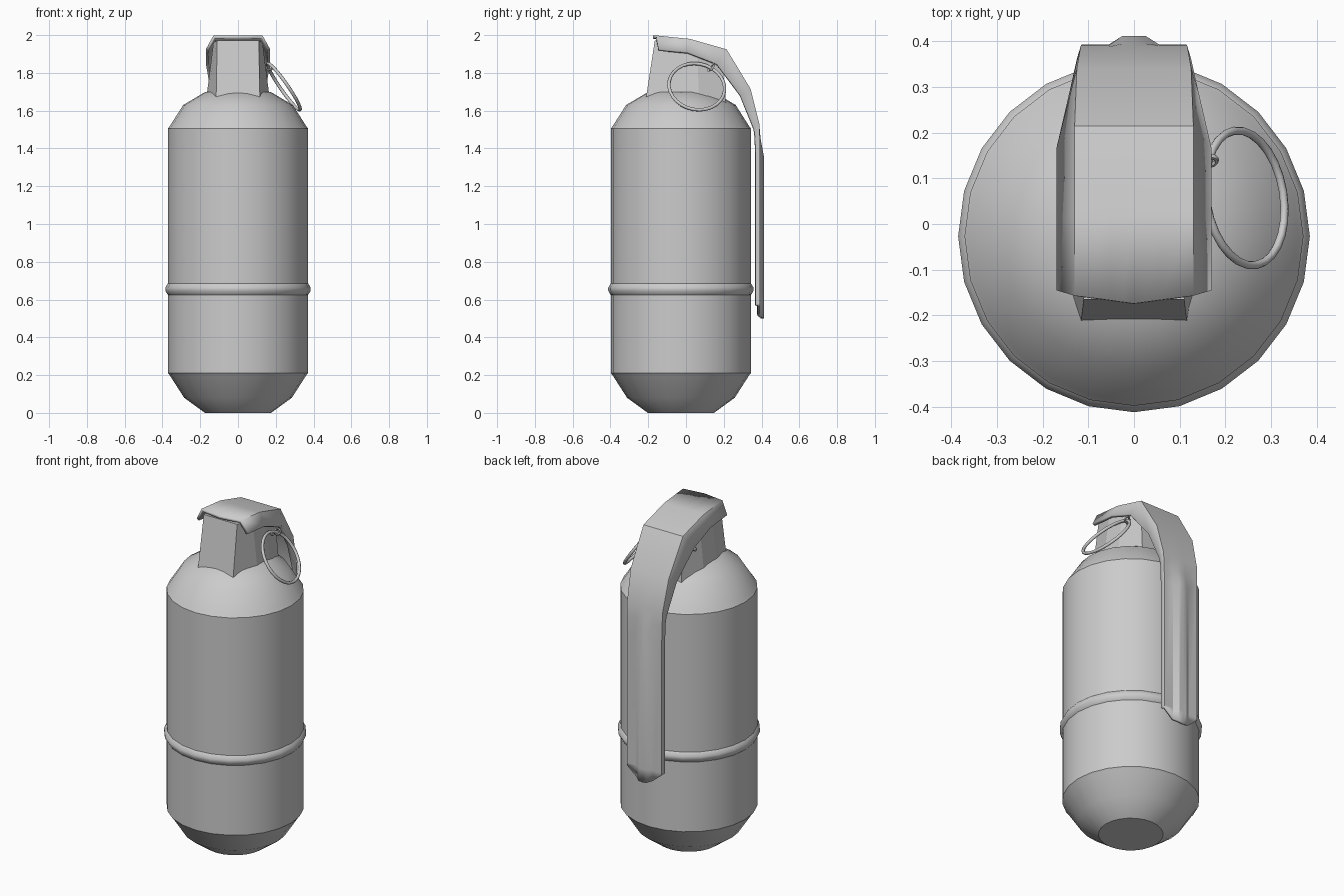
import bpy, bmesh, math
from mathutils import Vector, Matrix

if "Cube" in bpy.data.objects:
    bpy.data.objects.remove(bpy.data.objects["Cube"])

CY = -0.027  # body axis in y


def add_mesh(name, verts, faces, angle=30, recalc=True):
    me = bpy.data.meshes.new(name)
    me.from_pydata([tuple(v) for v in verts], [], faces)
    if recalc:
        bm = bmesh.new()
        bm.from_mesh(me)
        bmesh.ops.recalc_face_normals(bm, faces=bm.faces)
        bm.to_mesh(me)
        bm.free()
    ob = bpy.data.objects.new(name, me)
    bpy.context.collection.objects.link(ob)
    me.shade_smooth()
    me.set_sharp_from_angle(angle=math.radians(angle))
    return ob


def lathe(name, profile, n=24):
    verts, faces = [], []
    for r, z in profile:
        for k in range(n):
            a = 2 * math.pi * k / n
            verts.append((r * math.cos(a), CY + r * math.sin(a), z))
    for i in range(len(profile) - 1):
        for k in range(n):
            m = (k + 1) % n
            faces.append((i * n + k, i * n + m, (i + 1) * n + m, (i + 1) * n + k))
    faces.append(tuple(range(n))[::-1])
    faces.append(tuple(range((len(profile) - 1) * n, len(profile) * n)))
    return add_mesh(name, verts, faces)


def torus(name, center, u, v, R, r, n=24, m=8):
    u, v, c = Vector(u).normalized(), Vector(v), Vector(center)
    v = (v - u * v.dot(u)).normalized()
    w = u.cross(v)
    verts, faces = [], []
    for i in range(n):
        a = 2 * math.pi * i / n
        d = u * math.cos(a) + v * math.sin(a)
        for j in range(m):
            b = 2 * math.pi * j / m
            verts.append(c + d * (R + r * math.cos(b)) + w * r * math.sin(b))
            faces.append((i * m + j, (i + 1) % n * m + j,
                          (i + 1) % n * m + (j + 1) % m, i * m + (j + 1) % m))
    return add_mesh(name, verts, faces, 60)


# canister body with chamfered lips, and raised band
lathe("body", [(.175, 0), (.285, .08), (.362, .2), (.371, .21), (.371, 1.505),
               (.36, 1.52), (.29, 1.63), (.175, 1.698), (.05, 1.715)])
lathe("band", [(.365, .62), (.374, .628), (.385, .648), (.385, .662),
               (.374, .682), (.365, .69)])

# fuse head: tapered eight-sided block sunk into the dome
base = [(.117, -.222), (.176, -.055), (.176, .07), (.12, .215)]
top = [(.11, -.165, 1.972), (.13, -.05, 1.96), (.13, .06, 1.94), (.11, .19, 1.885)]
low = [(x, y, 1.6) for x, y in base] + [(-x, y, 1.6) for x, y in reversed(base)]
upp = list(top) + [(-x, y, z) for x, y, z in reversed(top)]
hf = [(k, (k + 1) % 8, 8 + (k + 1) % 8, 8 + k) for k in range(8)]
hf += [(7, 6, 5, 4, 3, 2, 1, 0)]
hf += [(8 + k, 9 + k, 14 - k, 15 - k) for k in range(3)]
add_mesh("fuse_head", low + upp, hf, 15)

# safety lever: stations (plate y, z, half width, flange y, z, half width, ridge height)
stations = [(-.157, 1.998, .13, -.145, 1.925, .17, 0),
            (.02, 1.98, .13, .01, 1.91, .17, 0),
            (.215, 1.925, .13, .165, 1.848, .17, 0),
            (.342, 1.715, .125, .29, 1.68, .141, 0),
            (.388, 1.53, .117, .362, 1.5, .125, 0),
            (.391, 1.45, .116, .368, 1.45, .122, .004),
            (.393, 1.36, .115, .369, 1.36, .121, .019),
            (.393, .58, .115, .369, .58, .121, .019)]
rows = []
for s, (py, pz, pw, ey, ez, ew, h) in enumerate(stations):
    lip = -.017 if s == 0 else 0
    half = [(0, py + h + lip, pz), (.025, py + h + lip * .8, pz),
            (.055, py + lip * .55, pz), (pw, py, pz), (ew, ey, ez)]
    rows.append(half)
# clipped tip
rows.append([(0, .412, .5), (.025, .412, .503), (.055, .393, .515),
             (.115, .393, .565), (.121, .369, .57)])
lv, lf = [], []
for half in rows:
    lv += [(-x, y, z) for x, y, z in reversed(half[1:])] + half
for i in range(len(rows) - 1):
    for j in range(8):
        a = i * 9 + j
        lf.append((a, a + 1, a + 10, a + 9))
lever = add_mesh("safety_lever", lv, lf, 25, recalc=False)
sol = lever.modifiers.new("thickness", 'SOLIDIFY')
sol.thickness = .017
sol.offset = -1

# pull ring, its eyelet and the pin through the head
torus("pull_ring", (.243, .057, 1.727), (-.025, .155, 0), (-.085, 0, .122), .149, .009, 28)
torus("pin_eyelet", (.165, .138, 1.828), (1, .2, 0), (0, .6, .8), .016, .006, 12, 6)
bm = bmesh.new()
bmesh.ops.create_cone(bm, cap_ends=True, segments=8, radius1=.01, radius2=.01, depth=.30,
                      matrix=Matrix.Translation((0, .12, 1.815)) @ Matrix.Rotation(math.pi / 2, 4, 'Y'))
pm = bpy.data.meshes.new("pin")
bm.to_mesh(pm)
bm.free()
bpy.context.collection.objects.link(bpy.data.objects.new("pin", pm))
